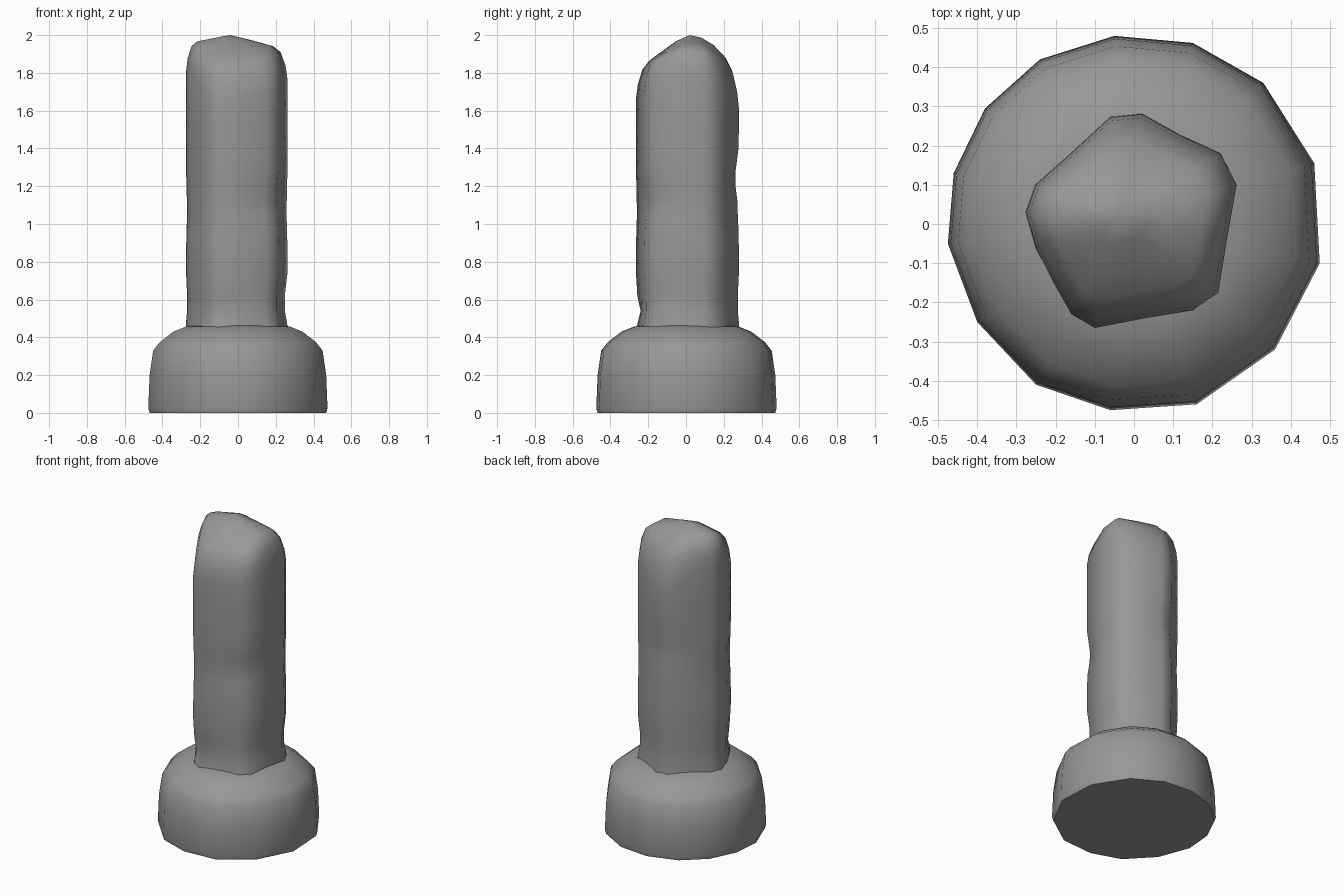
import bpy, bmesh, math

if "Cube" in bpy.data.objects:
    bpy.data.objects.remove(bpy.data.objects["Cube"])

BASE = [(-.05, .48), (-.24, .42), (-.38, .295), (-.46, .13), (-.475, -.05), (-.40, -.25),
        (-.25, -.41), (-.06, -.475), (.16, -.46), (.36, -.32), (.474, -.10), (.46, .155),
        (.33, .36), (.15, .462)]
SHAFT = [(-.275, .03), (-.25, -.06), (-.205, -.15), (-.16, -.23), (-.10, -.265), (.03, -.24),
         (.15, -.22), (.215, -.175), (.237, -.04), (.262, .10), (.22, .18), (.12, .225),
         (.02, .28), (-.06, .272), (-.16, .18), (-.25, .10)]

grey = bpy.data.materials.new("dark_grey")
grey.diffuse_color = (.31, .31, .31, 1)
grey.use_nodes = True
grey.node_tree.nodes["Principled BSDF"].inputs["Base Color"].default_value = grey.diffuse_color


def loft(name, rings, cap_bottom=False, apex=None):
    bm = bmesh.new()
    rows = [[bm.verts.new(p) for p in ring] for ring in rings]
    n = len(rows[0])
    for a, b in zip(rows, rows[1:]):
        for i in range(n):
            j = (i + 1) % n
            bm.faces.new((a[i], a[j], b[j], b[i]))
    if cap_bottom:
        bm.faces.new(rows[0][::-1])
    if apex:
        tip = bm.verts.new(apex)
        for i in range(n):
            bm.faces.new((rows[-1][i], rows[-1][(i + 1) % n], tip))
    me = bpy.data.meshes.new(name)
    bm.to_mesh(me)
    bm.free()
    me.materials.append(grey)
    ob = bpy.data.objects.new(name, me)
    bpy.context.collection.objects.link(ob)
    bpy.ops.object.select_all(action='DESELECT')
    ob.select_set(True)
    bpy.context.view_layer.objects.active = ob
    bpy.ops.object.shade_smooth_by_angle(angle=math.radians(60))
    return ob


# Round foot with a sloping shoulder
foot_profile = [(.985, 0), (1, .025), (.985, .2), (.945, .33), (.87, .375), (.72, .43), (.58, .457), (.48, .465)]
loft("foot", [[(x * s, y * s, z) for x, y in BASE] for s, z in foot_profile], cap_bottom=True)


# Worn dents: x, y, z, depth, height spread
DENTS = [(.17, -.22, 1.12, .02, .09), (-.02, .28, 1.25, .02, .10),
         (.22, -.15, .58, .012, .08), (-.10, -.26, .53, .02, .06), (.26, .12, .58, .012, .08)]


def worn(x, y, z):
    k = 1.0
    for dx, dy, dz, depth, spread in DENTS:
        d2 = ((x - dx) ** 2 + (y - dy) ** 2) / .12 ** 2 + ((z - dz) / spread) ** 2
        k -= depth / .26 * math.exp(-d2)
    return (x * k, y * k, z)


# Tip surface: a soft ridge across the shaft, steeper at the back edge
def top_height(x, y):
    d = y - .02
    slope = .72 - max(0, x)
    return 2 - .2 * abs(x + .05) - (3.3 * d * d if d > 0 else slope * (math.hypot(d, .04) - .04))


# Five-sided shaft with a lopsided rounded tip
levels = [(1.01, .43), (1, .48), (.98, .54), (.98, .62), (1, .74), (1, .86), (.99, .98), (.98, 1.05),
          (.985, 1.12), (.99, 1.2), (1, 1.28), (1, 1.4), (1, 1.52)]
rings = [[worn(x * s, y * s, z) for x, y in SHAFT] for s, z in levels]
for s, drop in [(1, .15), (.965, .08), (.88, .02), (.75, 0), (.5, 0), (.25, 0)]:
    rings.append([(x * s - .04 * (1 - s), y * s + .02 * (1 - s),
                   top_height(x * s - .04 * (1 - s), y * s + .02 * (1 - s)) - drop) for x, y in SHAFT])
loft("shaft", rings, apex=(-.04, .02, 2.0))
